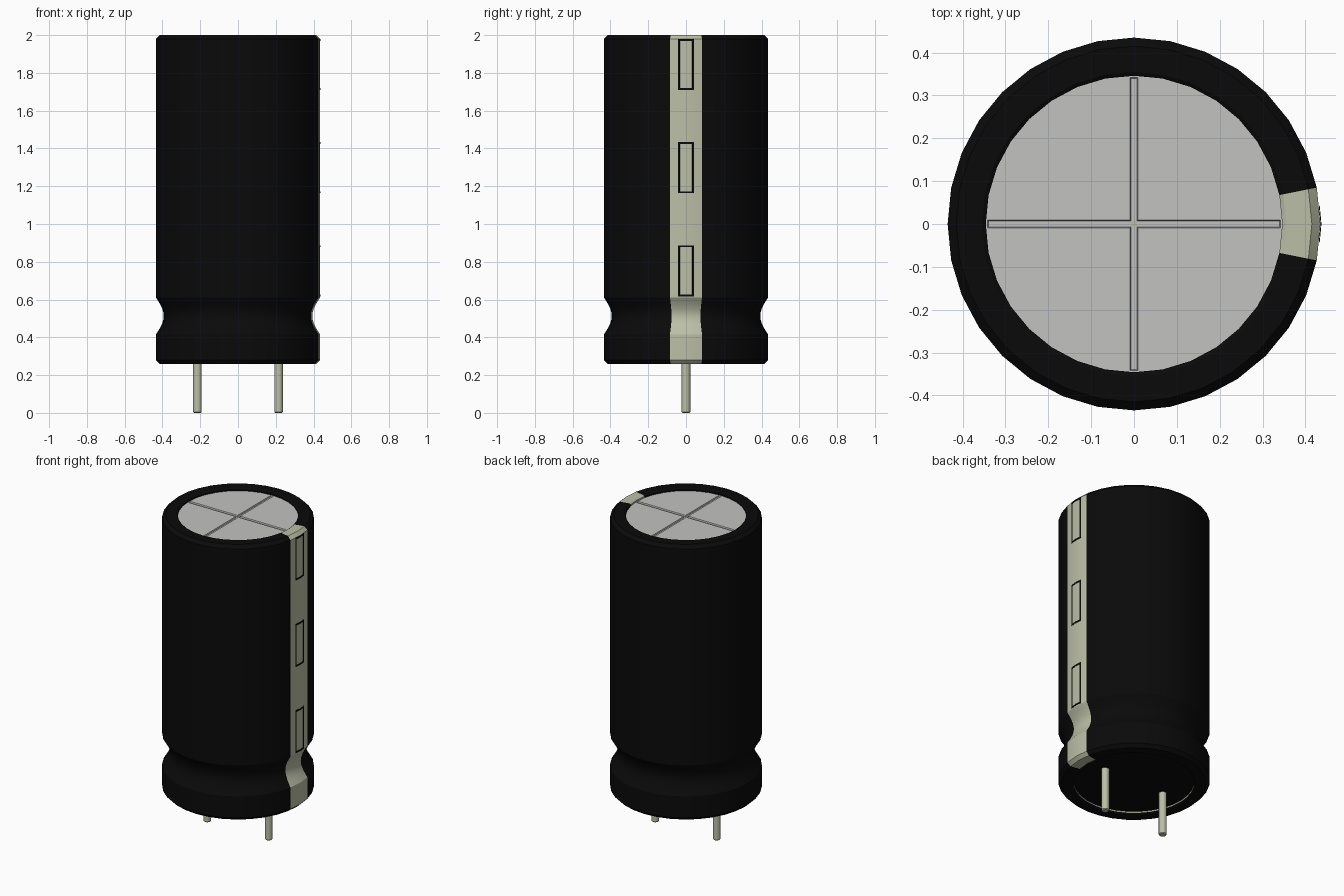
import bpy, bmesh, math

if "Cube" in bpy.data.objects:
    bpy.data.objects.remove(bpy.data.objects["Cube"])


def material(name, r, g, b):
    m = bpy.data.materials.new(name)
    m.use_nodes = True
    m.diffuse_color = (r, g, b, 1)
    m.node_tree.nodes["Principled BSDF"].inputs["Base Color"].default_value = (r, g, b, 1)
    return m


black = material("black sleeve", 0.003, 0.003, 0.003)
khaki = material("pale khaki", 0.50, 0.52, 0.38)
grey = material("light grey metal", 0.54, 0.54, 0.53)

SIDES = 32
RADIUS = 0.435
STEP = 2 * math.pi / SIDES


def finish(name, bm, mats, smooth=False):
    bm.normal_update()
    mesh = bpy.data.meshes.new(name)
    bm.to_mesh(mesh)
    bm.free()
    for m in mats:
        mesh.materials.append(m)
    ob = bpy.data.objects.new(name, mesh)
    bpy.context.collection.objects.link(ob)
    if smooth:
        bpy.ops.object.select_all(action="DESELECT")
        ob.select_set(True)
        bpy.context.view_layer.objects.active = ob
        bpy.ops.object.shade_smooth_by_angle(angle=math.radians(30))
    return ob


def lathe(profile, sides):
    # Revolve (radius, height) points listed from bottom to top
    bm = bmesh.new()
    rings = [[bm.verts.new((r * math.cos(i * 2 * math.pi / sides),
                            r * math.sin(i * 2 * math.pi / sides), z))
              for i in range(sides)] for r, z in profile]
    for low, high in zip(rings, rings[1:]):
        for i in range(sides):
            j = (i + 1) % sides
            bm.faces.new((low[i], low[j], high[j], high[i]))
    return bm


# Sleeve with a crimped groove, rolled lips, and a pale stripe on +x
groove = [(RADIUS - 0.042 * math.cos(t * math.pi / 10), 0.513 + 0.0195 * t)
          for t in range(-5, 6)]
profile = ([(0.346, 0.28), (0.346, 0.266), (0.355, 0.26), (0.415, 0.26), (RADIUS, 0.28)]
           + groove
           + [(RADIUS, 1.98), (0.415, 2.0), (0.355, 2.0), (0.346, 1.994), (0.346, 1.975)])
bm = lathe(profile, SIDES)
for f in bm.faces:
    c = f.calc_center_median()
    in_stripe = abs(math.atan2(c.y, c.x)) < STEP
    bottom_wall = c.z < 0.28 and c.xy.length < 0.347
    f.material_index = int(in_stripe or bottom_wall)
finish("sleeve", bm, [black, khaki], True)


def disc(z, up):
    bm = bmesh.new()
    bmesh.ops.create_circle(bm, cap_ends=True, segments=SIDES, radius=0.35)
    bmesh.ops.translate(bm, verts=bm.verts, vec=(0, 0, z))
    bm.normal_update()
    for f in bm.faces:
        if (f.normal.z > 0) != up:
            f.normal_flip()
    return bm


# Metal top with a pressed cross
W, REACH = 0.009, 0.342
bm = disc(1.985, True)
for axis in ((1, 0, 0), (0, 1, 0)):
    for d in (-REACH, -W, W, REACH):
        bmesh.ops.bisect_plane(bm, geom=bm.verts[:] + bm.edges[:] + bm.faces[:],
                               plane_co=[a * d for a in axis], plane_no=axis)
cross = []
for f in bm.faces:
    c = f.calc_center_median()
    small, large = sorted((abs(c.x), abs(c.y)))
    if small < W and large < REACH:
        cross.append(f)
        f.material_index = int(large < W)
bmesh.ops.inset_region(bm, faces=cross, thickness=0.003, depth=-0.008)
finish("metal_top", bm, [grey, khaki])

# Recessed seal underneath
finish("bottom_seal", disc(0.275, False), [black])

# Outlined marks on the stripe, bent over its centre ridge
SLOPE = math.tan(STEP / 2)
bm = bmesh.new()


def plate(y0, y1, z0, z1):
    bm.faces.new([bm.verts.new((RADIUS + 0.0005 - abs(y) * SLOPE, y, z))
                  for y, z in ((y0, z0), (y1, z0), (y1, z1), (y0, z1))])


HALF, LINE = 0.043, 0.01
for z0 in (0.617, 1.163, 1.71):
    z1 = z0 + 0.27
    plate(-HALF, LINE - HALF, z0, z1)
    plate(HALF - LINE, HALF, z0, z1)
    for z in (z0, z1 - LINE):
        plate(LINE - HALF, 0, z, z + LINE)
        plate(0, HALF - LINE, z, z + LINE)
marks = finish("stripe_marks", bm, [black])
solid = marks.modifiers.new("thickness", "SOLIDIFY")
solid.thickness = 0.002
solid.offset = 1

# Wire leads
for side, x in (("left", 0.215), ("right", -0.215)):
    bm = lathe([(0.018, 0), (0.023, 0.005), (0.023, 0.29)], 16)
    bm.verts.ensure_lookup_table()
    bm.faces.new(list(reversed(bm.verts[:16])))
    lead = finish(side + "_lead", bm, [khaki], True)
    lead.location.x = x
